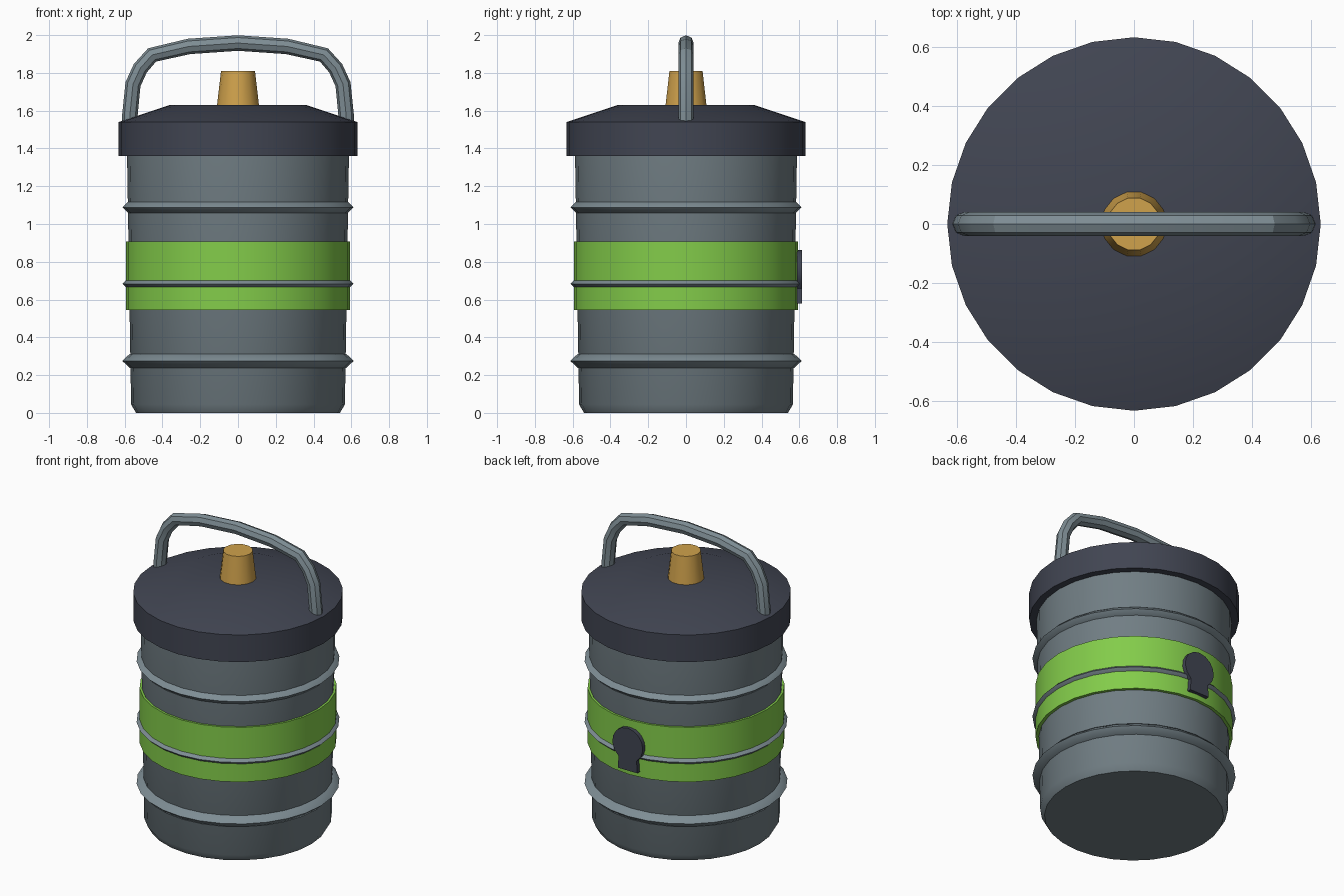
import bpy, bmesh, math

if "Cube" in bpy.data.objects:
    bpy.data.objects.remove(bpy.data.objects["Cube"])


def material(name, rgb):
    # sRGB 0-255 to linear viewport colour
    m = bpy.data.materials.new(name)
    lin = [((c / 255 + 0.055) / 1.055) ** 2.4 for c in rgb]
    m.diffuse_color = (*lin, 1)
    m.use_nodes = True
    m.node_tree.nodes["Principled BSDF"].inputs["Base Color"].default_value = m.diffuse_color
    return m


body_grey = material("body grey", (113, 126, 132))
trim_grey = material("trim grey", (126, 141, 148))
navy = material("dark navy", (65, 69, 82))
green = material("lime green", (131, 204, 74))
brass = material("brass", (208, 162, 76))


def finish(name, bm, mat, angle=30):
    bmesh.ops.remove_doubles(bm, verts=bm.verts, dist=1e-5)
    bmesh.ops.recalc_face_normals(bm, faces=bm.faces)
    me = bpy.data.meshes.new(name)
    bm.to_mesh(me)
    bm.free()
    ob = bpy.data.objects.new(name, me)
    bpy.context.collection.objects.link(ob)
    me.materials.append(mat)
    bpy.ops.object.select_all(action='DESELECT')
    ob.select_set(True)
    bpy.context.view_layer.objects.active = ob
    bpy.ops.object.shade_smooth_by_angle(angle=math.radians(angle))
    return ob


def lathe(name, profile, mat, sides=28, closed=False, angle=30):
    # Spin (radius, z) points round z; open profiles get flat end caps
    bm = bmesh.new()
    rings = []
    for r, z in profile:
        rings.append([bm.verts.new((r * math.cos(2 * math.pi * i / sides),
                                    r * math.sin(2 * math.pi * i / sides), z))
                      for i in range(sides)])
    pairs = list(zip(rings, rings[1:]))
    if closed:
        pairs.append((rings[-1], rings[0]))
    for a, b in pairs:
        for i in range(sides):
            j = (i + 1) % sides
            bm.faces.new((a[i], a[j], b[j], b[i]))
    if not closed:
        bm.faces.new(rings[0])
        bm.faces.new(rings[-1])
    return finish(name, bm, mat, angle)


# Can body
lathe("body", [(0.54, 0), (0.566, 0.045), (0.588, 1.40)], body_grey)

# Painted band
lathe("band", [(0.56, 0.545), (0.594, 0.545), (0.594, 0.908), (0.56, 0.908)],
      green, closed=True)

# Raised hoops
for i, z in enumerate((0.275, 0.683, 1.088)):
    lathe(f"hoop_{i + 1}",
          [(0.55, z - 0.037), (0.575, z - 0.036), (0.612, z),
           (0.575, z + 0.036), (0.55, z + 0.037)],
          trim_grey, closed=True, angle=50)

# Lid and knob
lathe("lid", [(0.632, 1.36), (0.632, 1.54), (0.36, 1.63)], navy)
lathe("knob", [(0.112, 1.62), (0.09, 1.81)], brass, sides=14)

# Carry handle: octagonal tube swept along a mirrored path
half = [(0.575, 1.5), (0.572, 1.58), (0.556, 1.74), (0.517, 1.825),
        (0.455, 1.895), (0.26, 1.94)]
path = [(-x, z) for x, z in half] + [(0, 1.958)] + half[::-1]
cu = bpy.data.curves.new("handle_path", 'CURVE')
cu.dimensions = '3D'
cu.bevel_depth = 0.041
cu.bevel_resolution = 2
cu.use_fill_caps = True
sp = cu.splines.new('POLY')
sp.points.add(len(path) - 1)
for p, (x, z) in zip(sp.points, path):
    p.co = (x, 0, z, 1)
tmp = bpy.data.objects.new("handle_path", cu)
bpy.context.collection.objects.link(tmp)
bpy.context.view_layer.update()
bm = bmesh.new()
me = bpy.data.meshes.new_from_object(
    tmp.evaluated_get(bpy.context.evaluated_depsgraph_get()))
bm.from_mesh(me)
bpy.data.objects.remove(tmp)
bpy.data.meshes.remove(me)
finish("handle", bm, trim_grey, 30)

# Keyhole plate on the back
cz, r = 0.75, 0.112
outline = [(-0.072, 0.58), (0.072, 0.58)]
outline += [(r * math.cos(math.radians(t)), cz + r * math.sin(math.radians(t)))
            for t in range(-54, 235, 24)]
bm = bmesh.new()
face = bm.faces.new([bm.verts.new((x, 0.588, z)) for x, z in outline])
ext = bmesh.ops.extrude_face_region(bm, geom=[face])
for v in ext["geom"]:
    if isinstance(v, bmesh.types.BMVert):
        v.co.y = 0.614
finish("keyhole_plate", bm, navy)
